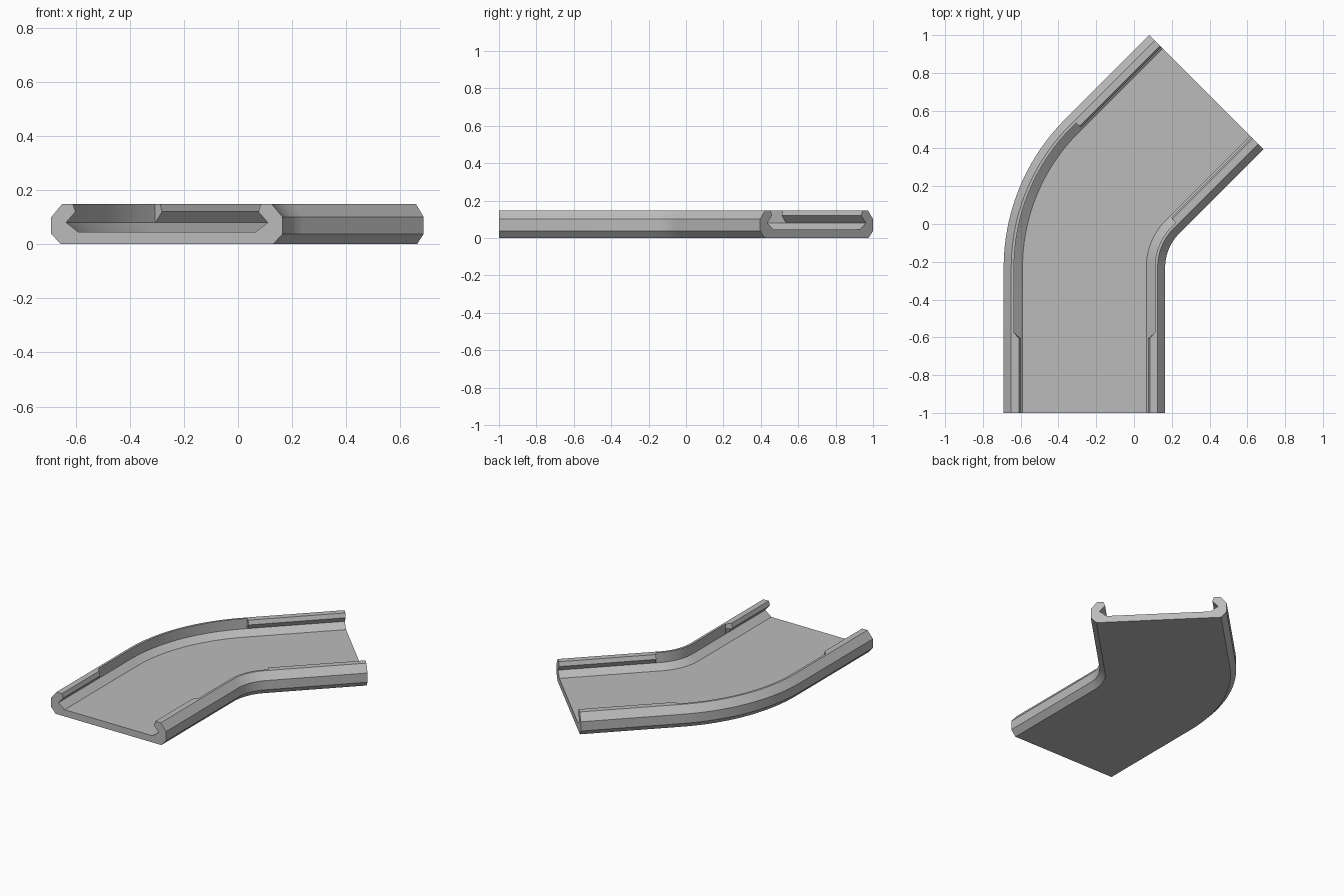
import bpy, bmesh, math

cube = bpy.data.objects.get("Cube")
if cube:
    bpy.data.objects.remove(cube, do_unlink=True)

# Material
gray = bpy.data.materials.new("plain_gray")
gray.use_nodes = True
gray.diffuse_color = (0.5, 0.5, 0.5, 1)
gray.node_tree.nodes["Principled BSDF"].inputs["Base Color"].default_value = (0.5, 0.5, 0.5, 1)

HALF = 0.4275            # half width of the channel
RADIUS = 0.681           # bend radius on the centre line
BEND_Y = -0.23           # where the bend begins
START_X = -0.2625
BEND_X = START_X + RADIUS
TURN = math.radians(45)
TAIL = 0.632             # straight length after the bend


def section(lip):
    """Closed outline as (offset to the left, height); lip adds the overhanging rail."""
    top, low = (0.08, 0.09) if lip else (0.055, 0.055)
    side = [(0.035, 0), (0, 0.038), (0, 0.10), (0.04, 0.148),
            (top, 0.148), (low, 0.12), (0.055, 0.08), (0.10, 0.045)]
    left = [(HALF - d, z) for d, z in side]
    right = [(d - HALF, z) for d, z in reversed(side)]
    return left + right


def station(x, y, angle, lip):
    """Section placed across the path; angle is the turn to the right."""
    c, s = math.cos(angle), math.sin(angle)
    return [(x - o * c, y + o * s, z) for o, z in section(lip)]


# Stations: front straight, bend, rear straight
rings = [station(START_X, y, 0, lip)
         for y, lip in ((-1, True), (-0.605, True), (-0.575, False))]
STEPS = 24
for i in range(STEPS + 1):
    a = TURN * i / STEPS
    rings.append(station(BEND_X - RADIUS * math.cos(a),
                         BEND_Y + RADIUS * math.sin(a), a, False))
c, s = math.cos(TURN), math.sin(TURN)
for dist, lip in ((0.028, False), (0.03, True), (TAIL, True)):
    rings.append(station(BEND_X - RADIUS * c + dist * s,
                         BEND_Y + RADIUS * s + dist * c, TURN, lip))

# Skin the stations and cap both ends
bm = bmesh.new()
loops = [[bm.verts.new(p) for p in ring] for ring in rings]
n = len(loops[0])
for a, b in zip(loops, loops[1:]):
    for i in range(n):
        j = (i + 1) % n
        bm.faces.new((a[i], a[j], b[j], b[i]))
bm.faces.new(loops[0])
bm.faces.new(loops[-1])
bmesh.ops.recalc_face_normals(bm, faces=bm.faces)

mesh = bpy.data.meshes.new("curved_channel")
bm.to_mesh(mesh)
bm.free()
mesh.materials.append(gray)
channel = bpy.data.objects.new("curved_channel", mesh)
bpy.context.collection.objects.link(channel)

# Smooth bend, crisp profile edges
bpy.ops.object.select_all(action='DESELECT')
channel.select_set(True)
bpy.context.view_layer.objects.active = channel
bpy.ops.object.shade_smooth_by_angle(angle=math.radians(25))
